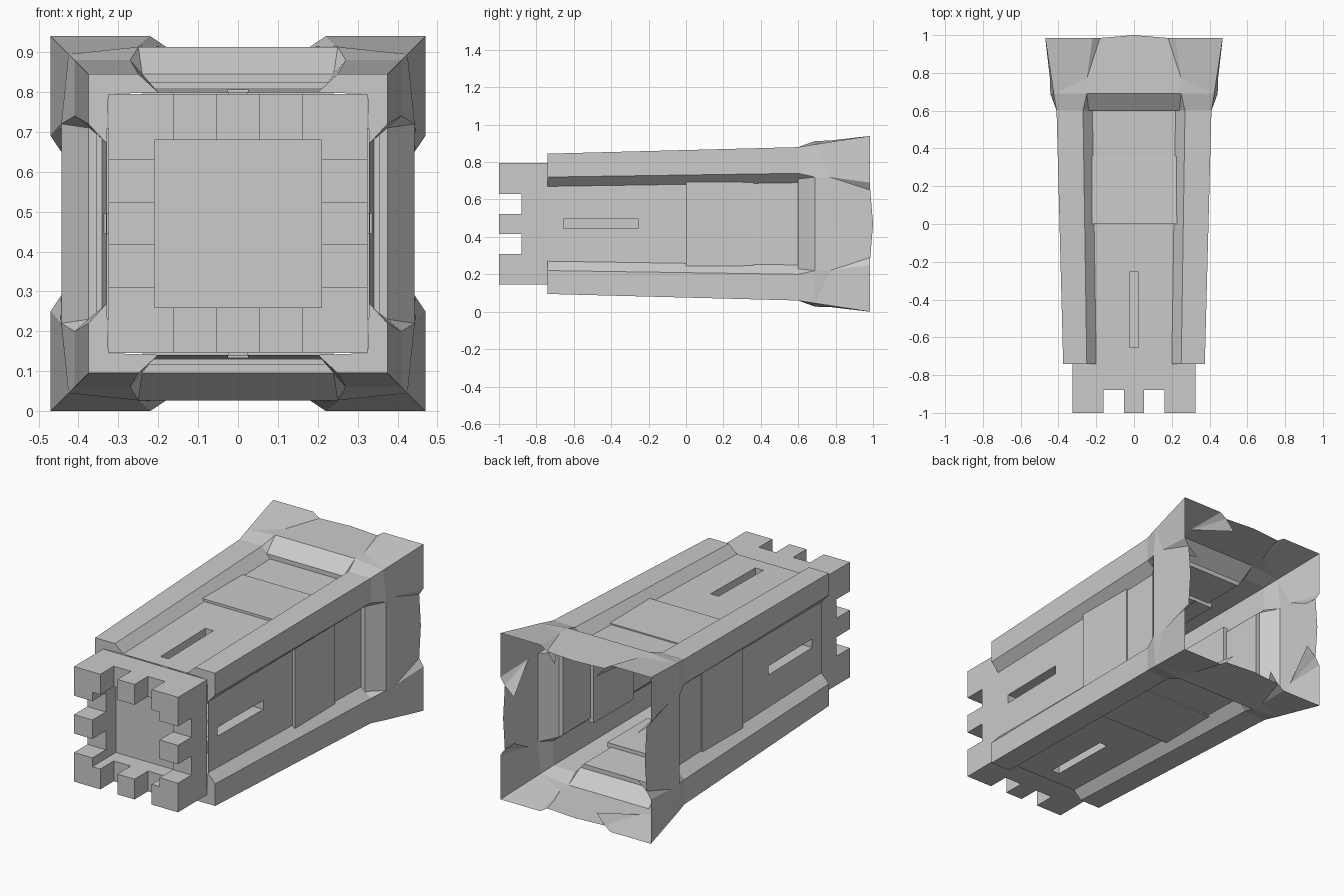
import bpy, bmesh, math

if "Cube" in bpy.data.objects:
    bpy.data.objects.remove(bpy.data.objects["Cube"])

CZ = 0.47  # height of the tower's long axis, which runs along y


def place(p, k, sign=1):
    """Map (across, along, out) of one wall onto wall k of four."""
    u, y, h = p[0] * sign, p[1], p[2]
    c, s = round(math.cos(k * math.pi / 2)), round(math.sin(k * math.pi / 2))
    return (u * c + h * s, y, CZ - u * s + h * c)


def four_walls(name, half_faces):
    """Mirror half-wall faces and repeat them on all four walls."""
    bm = bmesh.new()
    for k in range(4):
        for sign in (1, -1):
            for f in half_faces:
                pts = [place(p, k, sign) for p in f]
                bm.faces.new([bm.verts.new(p) for p in (pts if sign == 1 else pts[::-1])])
    bmesh.ops.remove_doubles(bm, verts=bm.verts, dist=1e-4)
    bmesh.ops.recalc_face_normals(bm, faces=bm.faces)
    me = bpy.data.meshes.new(name)
    bm.to_mesh(me)
    bm.free()
    ob = bpy.data.objects.new(name, me)
    bpy.context.collection.objects.link(ob)
    return ob


def box(name, size, loc):
    bpy.ops.mesh.primitive_cube_add(size=1, location=loc)
    ob = bpy.context.object
    ob.name = name
    ob.scale = size
    return ob


def wall_h(y):
    return 0.325 + 0.0156 * (y + 1)


def wall_u(y):
    return 0.20 + 0.02 * (y + 0.74) / 1.34


# Shaft wall with a recessed arrow slit
Y0, YA, YB, Y1 = -0.74, -0.655, -0.255, 0.6
W, DEEP = 0.025, 0.27
shaft = []
for a, b in ((Y0, YA), (YA, YB), (YB, Y1)):
    shaft.append([(W, a, wall_h(a)), (wall_u(a), a, wall_h(a)),
                  (wall_u(b), b, wall_h(b)), (W, b, wall_h(b))])
    if a != YA:
        shaft.append([(0, a, wall_h(a)), (W, a, wall_h(a)),
                      (W, b, wall_h(b)), (0, b, wall_h(b))])
shaft.append([(W, YA, wall_h(YA)), (W, YB, wall_h(YB)), (W, YB, DEEP), (W, YA, DEEP)])
shaft.append([(0, YA, DEEP), (W, YA, DEEP), (W, YB, DEEP), (0, YB, DEEP)])
for y in (YA, YB):
    shaft.append([(0, y, wall_h(y)), (W, y, wall_h(y)), (W, y, DEEP), (0, y, DEEP)])

# Corner pillars: sloped side, top and front cap
f1, f2, f3 = (wall_u(Y0), Y0, wall_h(Y0)), (0.25, Y0, 0.375), (0.375, Y0, 0.375)
b1, b2, b3 = (wall_u(Y1), Y1, wall_h(Y1)), (0.27, Y1, 0.41), (0.41, Y1, 0.41)
ymid = [(wall_u(y), y, wall_h(y)) for y in (YB, YA)]
shaft += [[f1, f2, b2, b1] + ymid, [f2, f3, b3, b2],
          [f1, f2, f3, (0.325, Y0, 0.325)]]

# Collar rising to the flared base
s0, s1 = (0, Y1, 0.375), (0.24, Y1, 0.375)
c0, c1, c2 = (0, 0.69, 0.443), (0.25, 0.69, 0.443), (0.425, 0.69, 0.425)
shaft += [[(0, Y1, wall_h(Y1)), (W, Y1, wall_h(Y1)), b1, s1, s0],
          [s0, s1, c1, c0], [s1, b2, c1], [b1, b2, s1], [b2, b3, c2, c1]]

# Base wall with splayed corner feet
n, r0, r1 = (0.25, 0.77, 0.445), (0, 1.0, 0.443), (0.18, 0.985, 0.443)
t1, t2 = (0.22, 0.985, 0.47), (0.47, 0.985, 0.47)
shaft += [[c0, c1, n, r1, r0], [n, t1, r1], [c1, c2, n], [c2, t2, t1, n]]
four_walls("tower_shell", shaft)

# Inner edges of the feet showing inside the open base
four_walls("foot_braces", [[n, r1, (0.13, 0.985, 0.385)]])

# Raised plate on each wall
PW, pa, pb = 0.24, (0.0, 0.355), (0.36, 0.353)
plate = [[(0, pa[0], pa[1]), (PW, pa[0], pa[1]), (PW, pb[0], pb[1]), (0, pb[0], pb[1])],
         [(PW, pa[0], pa[1]), (PW, pb[0], pb[1]), (PW, pb[0], 0.325), (PW, pa[0], 0.325)],
         [(0, pa[0], 0.325), (PW, pa[0], 0.325), (PW, pb[0], 0.325), (0, pb[0], 0.325)]]
for y, h in (pa, pb):
    plate.append([(0, y, h), (PW, y, h), (PW, y, 0.325), (0, y, 0.325)])
four_walls("wall_plates", plate)

# Battlement head: block with a sunken deck and two notches per side
head = box("battlements", (0.65, 0.26, 0.65), (0, -0.87, CZ))
cutters = [box("deck_cutter", (0.42, 0.31, 0.42), (0, -0.945, CZ))]
for o in (-0.107, 0.107):
    cutters.append(box("notch_cutter", (0.107, 0.24, 1), (o, -1.0, CZ)))
    cutters.append(box("notch_cutter", (1, 0.24, 0.107), (0, -1.0, CZ + o)))
for c in cutters:
    m = head.modifiers.new("cut", 'BOOLEAN')
    m.operation = 'DIFFERENCE'
    m.solver = 'EXACT'
    m.object = c
    c.hide_render = True
    c.hide_set(True)
bpy.context.view_layer.objects.active = head
for m in list(head.modifiers):
    bpy.ops.object.modifier_apply(modifier=m.name)
for c in cutters:
    bpy.data.objects.remove(c, do_unlink=True)
